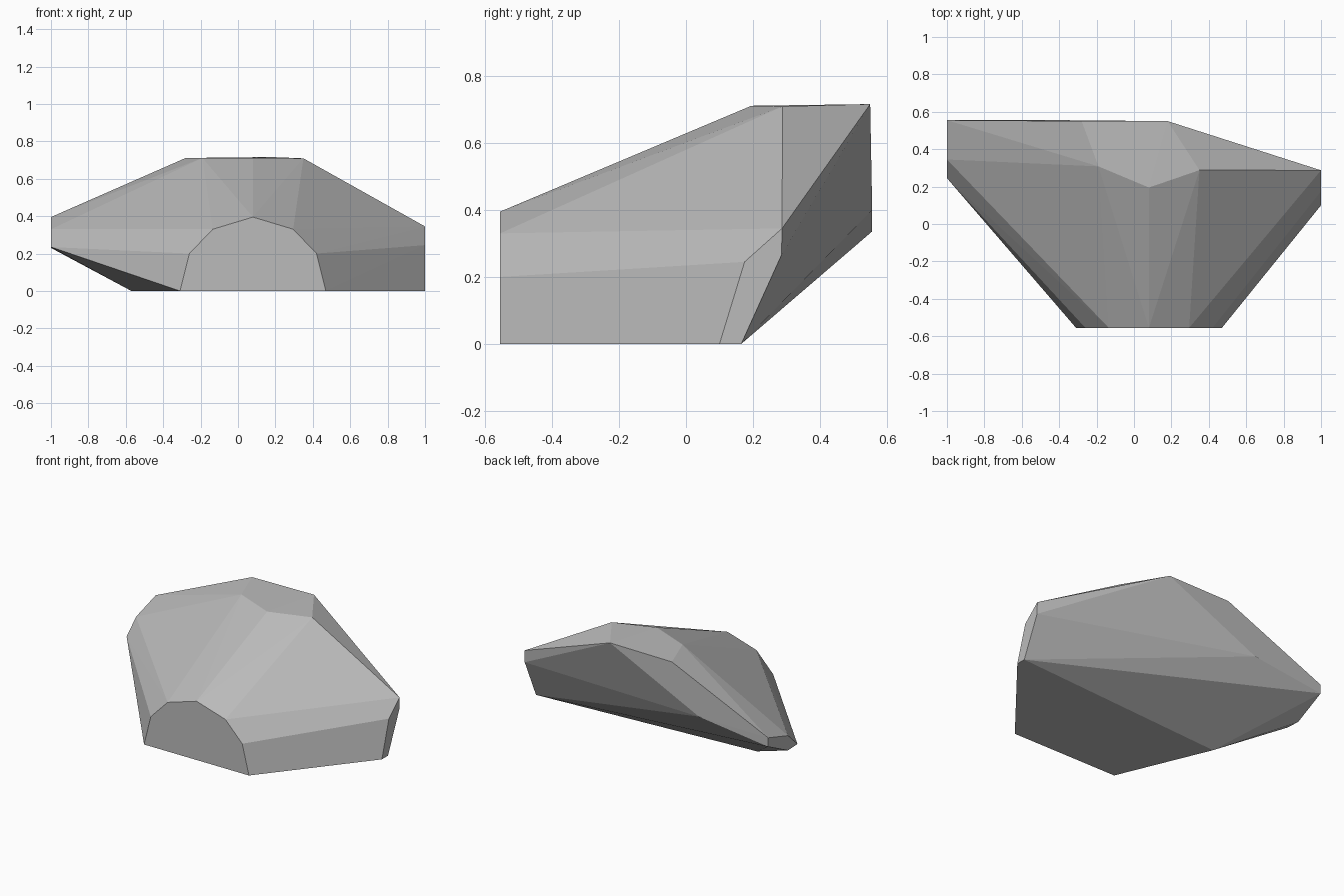
import bpy, bmesh

if "Cube" in bpy.data.objects:
    bpy.data.objects.remove(bpy.data.objects["Cube"])

# Faceted rock: the convex hull of a few cross-section outlines
points = []

# Front cut face, symmetrical about its own centre line
FRONT_Y, CENTRE = -0.555, 0.08
points.append((CENTRE, FRONT_Y, 0.395))
for half, z in ((0.39, 0.0), (0.34, 0.20), (0.215, 0.33)):
    for side in (-1, 1):
        points.append((CENTRE + side * half, FRONT_Y, z))

# Right end outline (y, z)
points += [(1.0, y, z) for y, z in
           ((0.10, 0), (0.165, 0), (0.285, 0.265), (0.287, 0.345), (0.175, 0.245))]

# Left end outline (y, z)
points += [(-1.0, y, z) for y, z in
           ((0.555, 0.335), (0.555, 0.395), (0.345, 0.33), (0.245, 0.235), (0.345, 0.23))]

# Flat top outline
points += [(0.08, 0.195, 0.711), (0.35, 0.288, 0.709), (0.18, 0.55, 0.716),
           (-0.28, 0.55, 0.711), (-0.19, 0.308, 0.711)]

# Base corner and bulge in the back
points += [(-0.57, 0.06, 0.0), (-0.485, 0.556, 0.40)]

bm = bmesh.new()
for p in points:
    bm.verts.new(p)
hull = bmesh.ops.convex_hull(bm, input=bm.verts[:])
loose = [v for v in bm.verts if not v.link_faces]
bmesh.ops.delete(bm, geom=loose, context='VERTS')
bmesh.ops.recalc_face_normals(bm, faces=bm.faces[:])

mesh = bpy.data.meshes.new("rock")
bm.to_mesh(mesh)
bm.free()

# Single stone colour, flat shaded
stone = bpy.data.materials.new("stone grey")
stone.diffuse_color = (0.5, 0.5, 0.5, 1)
stone.use_nodes = True
stone.node_tree.nodes["Principled BSDF"].inputs["Base Color"].default_value = stone.diffuse_color
mesh.materials.append(stone)
rock = bpy.data.objects.new("rock", mesh)
bpy.context.collection.objects.link(rock)
